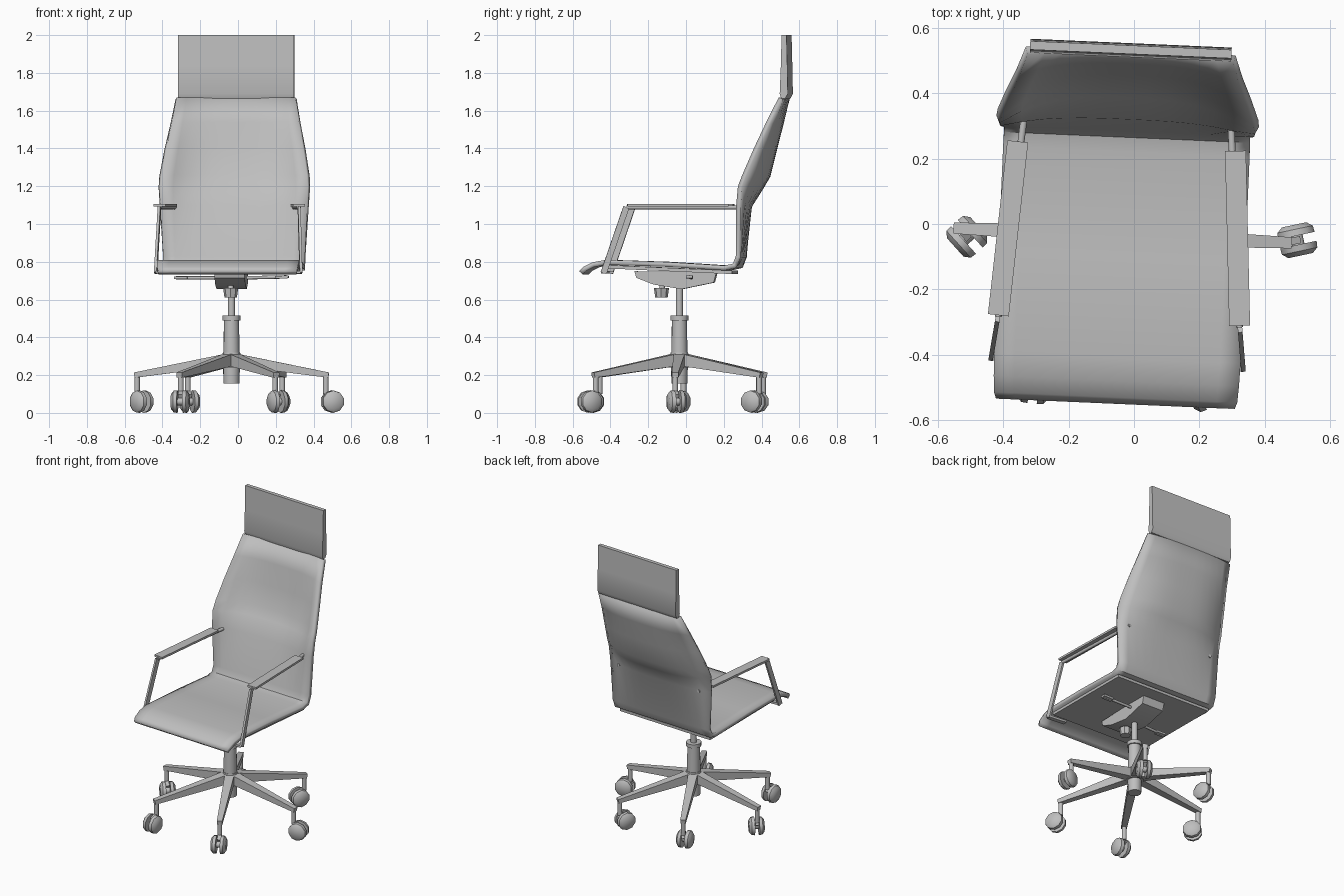
import bpy, bmesh, math
from mathutils import Vector, Matrix

cube = bpy.data.objects.get("Cube")
if cube:
    bpy.data.objects.remove(cube, do_unlink=True)

grey = bpy.data.materials.new("plain_grey")
grey.use_nodes = True
grey.diffuse_color = (0.52, 0.52, 0.52, 1)
grey.node_tree.nodes["Principled BSDF"].inputs["Base Color"].default_value = grey.diffuse_color

# The whole chair is turned slightly about its column
PLACE = Matrix.Translation((-0.033, 0, 0)) @ Matrix.Rotation(math.radians(-2.5), 4, 'Z')
HUB = Vector((0, -0.035, 0))


def finish(name, bm, angle=40):
    bmesh.ops.recalc_face_normals(bm, faces=bm.faces)
    mesh = bpy.data.meshes.new(name)
    bm.to_mesh(mesh)
    bm.free()
    mesh.materials.append(grey)
    ob = bpy.data.objects.new(name, mesh)
    bpy.context.collection.objects.link(ob)
    ob.matrix_world = PLACE
    bpy.ops.object.select_all(action='DESELECT')
    ob.select_set(True)
    bpy.context.view_layer.objects.active = ob
    bpy.ops.object.shade_smooth_by_angle(angle=math.radians(angle))
    return ob


def loft(bm, rings):
    """Join rings of points with quads and cap both ends."""
    rows = [[bm.verts.new(p) for p in ring] for ring in rings]
    n = len(rows[0])
    for a, b in zip(rows, rows[1:]):
        for i in range(n):
            bm.faces.new((a[i], a[(i + 1) % n], b[(i + 1) % n], b[i]))
    bm.faces.new(rows[0][::-1])
    bm.faces.new(rows[-1])


def rod(bm, start, end, r1, r2=None, sides=10):
    """Tapered rod between two points."""
    start, end = Vector(start), Vector(end)
    axis = end - start
    turn = axis.to_track_quat('Z', 'Y').to_matrix().to_4x4()
    bmesh.ops.create_cone(bm, cap_ends=True, segments=sides, radius1=r1,
                          radius2=r1 if r2 is None else r2, depth=axis.length,
                          matrix=Matrix.Translation((start + end) / 2) @ turn)


def bar(bm, start, end, size1, size2=None):
    """Rectangular bar; sizes are (sideways, upright) at each end."""
    start, end = Vector(start), Vector(end)
    axis = (end - start).normalized()
    side = axis.cross(Vector((0, 0, 1))).normalized()
    up = side.cross(axis)
    rings = []
    for p, (w, h) in ((start, size1), (end, size2 or size1)):
        rings.append([p + side * w / 2 * a + up * h / 2 * b
                      for a, b in ((-1, -1), (1, -1), (1, 1), (-1, 1))])
    loft(bm, rings)


def sheet(name, rows, thickness, columns=12):
    """Curved sheet; each row is (edge y, centre y, z, half width)."""
    bm = bmesh.new()
    grid = []
    for edge, mid, z, half in rows:
        us = [2 * i / columns - 1 for i in range(columns + 1)]
        grid.append([bm.verts.new((u * half, mid + (edge - mid) * abs(u) ** 3, z)) for u in us])
    for a, b in zip(grid, grid[1:]):
        for i in range(columns):
            bm.faces.new((a[i], a[i + 1], b[i + 1], b[i]))
    ob = finish(name, bm)
    # normals face the sitter, so the thickness goes behind and below
    if sum(p.normal.z - p.normal.y for p in ob.data.polygons) < 0:
        ob.data.flip_normals()
    mod = ob.modifiers.new("thickness", 'SOLIDIFY')
    mod.thickness = thickness
    mod.offset = -1
    mod.use_even_offset = True


# Seat and back in one bent sheet
sheet("seat_and_back", [
    (-0.55, -0.55, 0.75, 0.365), (-0.53, -0.53, 0.772, 0.372), (-0.48, -0.48, 0.797, 0.375),
    (-0.41, -0.41, 0.810, 0.377), (-0.1, -0.1, 0.80, 0.377), (0.22, 0.22, 0.78, 0.377),
    (0.265, 0.265, 0.79, 0.376), (0.28, 0.285, 0.83, 0.375), (0.283, 0.32, 1.1, 0.388),
    (0.292, 0.385, 1.2, 0.39), (0.315, 0.42, 1.26, 0.385), (0.375, 0.455, 1.4, 0.362),
    (0.44, 0.49, 1.54, 0.336), (0.505, 0.52, 1.67, 0.315)], 0.026)

# Flat panel under the seat
bm = bmesh.new()
bar(bm, (0, -0.41, 0.774), (0, 0.26, 0.744), (0.71, 0.018))
finish("seat_under_panel", bm)

# Headrest pad with a rounded lower roll
bm = bmesh.new()
outline = ((0.52, 2.0), (0.516, 1.84), (0.51, 1.69), (0.518, 1.665),
           (0.54, 1.665), (0.553, 1.69), (0.55, 1.84), (0.546, 2.0))
loft(bm, [[(x, y, z) for y, z in outline] for x in (-0.308, 0.308)])
finish("headrest", bm)

# Arms: sloping post, flat pad and rod into the back
for s, side in ((1, "left"), (-1, "right")):
    bm = bmesh.new()
    bar(bm, (s * 0.385, -0.42, 0.74), (s * 0.37, -0.30, 1.09), (0.014, 0.032))
    bar(bm, (s * 0.385, -0.42, 0.745), (s * 0.26, -0.41, 0.745), (0.03, 0.014))
    rod(bm, (s * 0.369, -0.30, 1.088), (s * 0.315, 0.33, 1.088), 0.011)
    finish(side + "_arm_frame", bm)
    bm = bmesh.new()
    bar(bm, (s * 0.369, -0.295, 1.099), (s * 0.333, 0.238, 1.099), (0.064, 0.014))
    finish(side + "_arm_pad", bm)

# Tilt mechanism under the seat
bm = bmesh.new()
profile = ((-0.27, 0.75), (-0.26, 0.715), (-0.17, 0.68), (-0.02, 0.655),
           (0.15, 0.69), (0.165, 0.745))
loft(bm, [[(x, y, z) for y, z in profile] for x in (-0.08, 0.08)])
finish("tilt_mechanism", bm, 30)
bm = bmesh.new()
rod(bm, (0, -0.13, 0.612), (0, -0.13, 0.66), 0.033, 0.04, 8)
rod(bm, (0, -0.13, 0.65), (0, -0.12, 0.69), 0.015)
finish("tension_knob", bm)
bm = bmesh.new()
rod(bm, (-0.07, -0.1, 0.715), (-0.29, -0.12, 0.715), 0.009)
bar(bm, (-0.23, -0.12, 0.715), (-0.30, -0.12, 0.715), (0.035, 0.014))
rod(bm, (0.07, 0.03, 0.715), (0.29, 0.03, 0.72), 0.009)
bar(bm, (0.23, 0.03, 0.718), (0.30, 0.03, 0.72), (0.035, 0.014))
finish("levers", bm)

# Gas column with sleeve, collar and lower tube
bm = bmesh.new()
for z1, z2, r1, r2 in ((0.5, 0.7, 0.019, 0.019), (0.49, 0.515, 0.048, 0.048),
                       (0.3, 0.49, 0.043, 0.04), (0.155, 0.25, 0.042, 0.045),
                       (0.24, 0.32, 0.058, 0.046)):
    rod(bm, HUB + Vector((0, 0, z1)), HUB + Vector((0, 0, z2)), r1, r2, 16)
finish("column", bm)

# Six legs, each with a stem and a twin-wheel caster trailing its own way
trails = (12, 240, 285, -48, 265, -65)
for k, trail in enumerate(trails):
    a = math.radians(60 * k)
    out = Vector((math.cos(a), math.sin(a), 0))
    tip = HUB + out * 0.5
    bm = bmesh.new()
    bar(bm, HUB + out * 0.02 + Vector((0, 0, 0.282)), tip + out * 0.015 + Vector((0, 0, 0.2)),
        (0.06, 0.065), (0.034, 0.028))
    rod(bm, tip + Vector((0, 0, 0.2)), tip + Vector((0, 0, 0.1)), 0.015)
    finish("leg_%d" % (k + 1), bm)

    t = math.radians(trail + 2.5)
    way = Vector((math.cos(t), math.sin(t), 0))
    axle = Vector((-way.y, way.x, 0))
    centre = tip + way * 0.035 + Vector((0, 0, 0.06))
    bm = bmesh.new()
    for s in (-1, 1):
        inner = centre + axle * s * 0.014
        rod(bm, inner, inner + axle * s * 0.02, 0.06, 0.058, 10)
        rod(bm, inner + axle * s * 0.02, inner + axle * s * 0.034, 0.058, 0.04, 10)
    rod(bm, centre - axle * 0.02, centre + axle * 0.02, 0.02)
    bar(bm, tip + Vector((0, 0, 0.1)), centre + Vector((0, 0, 0.02)), (0.022, 0.04))
    finish("caster_%d" % (k + 1), bm)
